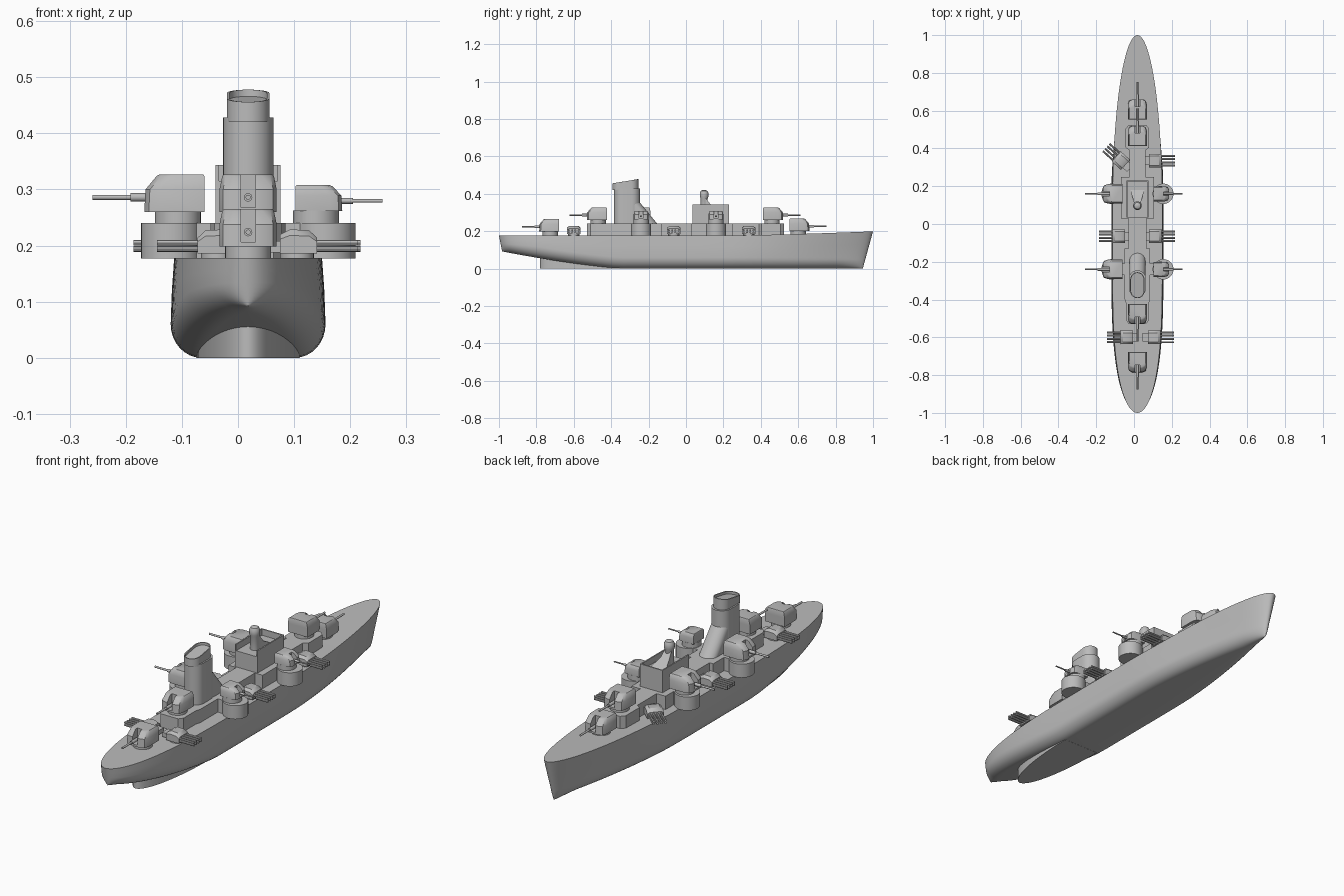
import bpy, bmesh
from math import sin, cos, pi, radians, sqrt
from mathutils import Matrix, Vector

cube = bpy.data.objects.get("Cube")
if cube:
    bpy.data.objects.remove(cube)

CX = 0.018    # centreline of the ship
DECK = 0.18
ROOF = 0.24   # top of deckhouse and sponsons

grey = bpy.data.materials.new("hull grey")
grey.use_nodes = True
grey.diffuse_color = (0.5, 0.5, 0.5, 1)
grey.node_tree.nodes["Principled BSDF"].inputs["Base Color"].default_value = (0.5, 0.5, 0.5, 1)
parts = []


def add(name, mesh, matrix=Matrix()):
    ob = bpy.data.objects.new(name, mesh)
    bpy.context.collection.objects.link(ob)
    ob.matrix_world = matrix
    if not mesh.materials:
        mesh.materials.append(grey)
    parts.append(ob)
    return ob


def loft_into(bm, rings):
    """Skin a stack of equal rings and cap both ends."""
    rows = [[bm.verts.new(p) for p in ring] for ring in rings]
    n = len(rows[0])
    for a, b in zip(rows, rows[1:]):
        for i in range(n):
            j = (i + 1) % n
            bm.faces.new((a[i], a[j], b[j], b[i]))
    bm.faces.new(rows[0][::-1])
    bm.faces.new(rows[-1])


def finish(bm, name):
    bmesh.ops.remove_doubles(bm, verts=bm.verts, dist=0.0003)
    bmesh.ops.dissolve_degenerate(bm, edges=bm.edges, dist=0.0001)
    bmesh.ops.recalc_face_normals(bm, faces=bm.faces)
    mesh = bpy.data.meshes.new(name)
    bm.to_mesh(mesh)
    bm.free()
    return mesh


def loft(name, rings):
    bm = bmesh.new()
    loft_into(bm, rings)
    return finish(bm, name)


def level(plan, z):
    return [(x, y, z) for x, y in plan]


def block(bm, x0, x1, y0, y1, z0, z1):
    plan = [(x0, y0), (x1, y0), (x1, y1), (x0, y1)]
    loft_into(bm, [level(plan, z0), level(plan, z1)])


def disc(r, cx=0, cy=0, n=32):
    return [(cx + r * cos(2 * pi * i / n), cy + r * sin(2 * pi * i / n)) for i in range(n)]


def drum(name, x, y, r, z0, z1):
    plan = disc(r, x, y)
    return add(name, loft(name, [level(plan, z0), level(plan, z1)]))


def rod(bm, x0, x1, y, z, r, n=12):
    loft_into(bm, [[(x, y + a, z + b) for a, b in disc(r, n=n)] for x in (x0, x1)])


def stadium(y0, y1, r, n=12):
    """Long rounded plan along y."""
    pts = [(r * cos(pi * i / n), y1 - r + r * sin(pi * i / n)) for i in range(n + 1)]
    pts += [(-r * cos(pi * i / n), y0 + r - r * sin(pi * i / n)) for i in range(n + 1)]
    return [(CX + x, y) for x, y in pts]


def hull_ring(t):
    """Cross-section at station t, from one deck edge under the keel to the other."""
    if t > 0.1:
        w = 0.138 * sqrt(max(0, 1 - ((t - 0.1) / 0.9) ** 2))
    else:
        w = 0.138 * sqrt(max(0, 1 - max(0, (-0.2 - t) / 0.8) ** 3))
    top = 0.178 + 0.021 * max(0, (t - 0.3) / 0.7) ** 1.3
    keel = 0.092 * max(0, (-0.35 - t) / 0.65) ** 1.25
    fine = 1 - 0.45 * max(0, (t - 0.25) / 0.75) ** 1.5
    low = w * fine
    r = min(0.055, low)
    rz = min(0.06, (top - keel) * 0.5)
    half = [(w * 0.955, top), (w * (0.5 + 0.5 * fine) * 0.985, (top + keel + rz) / 2)]
    for i in range(9):
        a = i * pi / 16
        half.append((low - r + r * cos(a), keel + rz * (1 - sin(a))))
    half.append((0, keel))
    ring = half + [(-x, z) for x, z in half[-2::-1]]

    def slide(z):
        drop = 1 - z / top
        return t - 0.055 * max(0, t) ** 6 * drop + 0.035 * max(0, -t) ** 8 * drop
    return [(CX + x, slide(z), z) for x, z in ring]


# Hull and the stepped keel under the stern
add("hull", loft("hull", [hull_ring(-cos(pi * i / 64)) for i in range(65)]))
keel_plan = [(CX + 0.092 * cos(a), -0.35 + 0.43 * sin(a))
             for a in [pi + pi * i / 32 for i in range(33)]]
add("stern_keel", loft("stern_keel", [level(keel_plan, 0), level(keel_plan, 0.07)]))

# Deckhouse with a stepped outline, mirrored about the centreline
steps = [(0.525, 0.045), (0.505, 0.062), (0.405, 0.062), (0.39, 0.042), (0.25, 0.042),
         (0.25, 0.088), (0.03, 0.088), (0.03, 0.048), (-0.13, 0.048), (-0.13, 0.067),
         (-0.4, 0.067), (-0.42, 0.06), (-0.51, 0.06), (-0.53, 0.045)]
plan = [(CX + w, y) for y, w in steps] + [(CX - w, y) for y, w in reversed(steps)]
add("deckhouse", loft("deckhouse", [level(plan, DECK - 0.01), level(plan, ROOF)]))

# Round side platforms joined to the deckhouse
for y in (0.16, -0.24):
    for side in (-1, 1):
        drum("side_platform", CX + side * 0.137, y, 0.054, DECK - 0.003, ROOF)
    bm = bmesh.new()
    block(bm, CX - 0.12, CX + 0.12, y - 0.03, y + 0.03, DECK - 0.01, ROOF)
    add("platform_walkway", finish(bm, "platform_walkway"))

# Bridge with an open top and a director post rising from a tapered ramp
bm = bmesh.new()
block(bm, CX - 0.058, CX + 0.058, 0.035, 0.23, ROOF - 0.005, 0.315)
for side in (-1, 1):
    x0, x1 = sorted((CX + side * 0.058, CX + side * 0.052))
    block(bm, x0, x1, 0.035, 0.23, 0.31, 0.344)
block(bm, CX - 0.058, CX + 0.058, 0.224, 0.23, 0.31, 0.344)
add("bridge", finish(bm, "bridge"))
ramp = [[(CX - w, y, 0.31), (CX + w, y, 0.31), (CX + w, y, z), (CX - w, y, z)]
        for y, w, z in ((0.18, 0.038, 0.318), (0.13, 0.022, 0.345), (0.1, 0.016, 0.385))]
add("director_ramp", loft("director_ramp", ramp))
post = [(0.019, 0.31), (0.019, 0.375), (0.023, 0.385), (0.023, 0.405), (0.017, 0.416), (0.006, 0.421)]
add("director_post", loft("director_post", [level(disc(r, CX, 0.097), z) for r, z in post]))

# Funnel, raked cap and forward uptake
body = stadium(-0.385, -0.245, 0.045)
add("funnel", loft("funnel", [level(body, ROOF - 0.005), level(body, 0.428)]))
cap = stadium(-0.393, -0.255, 0.038)
slant = [(x, y, 0.456 + 0.022 * (y + 0.393) / 0.138) for x, y in cap]
inner = [(CX + (x - CX) * 0.88, -0.324 + (y + 0.324) * 0.93, z) for x, y, z in slant]
well = [(x, y, z - 0.012) for x, y, z in inner]
add("funnel_cap", loft("funnel_cap", [level(cap, 0.42), slant, inner, well]))
add("funnel_uptake", loft("funnel_uptake", [level(stadium(-0.3, -0.15, 0.042), ROOF - 0.005),
                                            level(stadium(-0.38, -0.268, 0.042), 0.38)]))


# Gun house: lofted shell with a slot cut for the barrel, pointing along +x
def house_ring(back, mid, nose, w, wn, z):
    half = [(back, w), (mid, w), (nose - 0.008, (w + wn) / 2 + 0.005), (nose, wn)]
    return level(half + [(x, -y) for x, y in reversed(half)], z)


shell = bpy.data.objects.new("gun_house_shell", loft("gun_house_shell", [
    house_ring(-0.047, 0.032, 0.06, 0.051, 0.028, 0),
    house_ring(-0.047, 0.032, 0.058, 0.051, 0.028, 0.04),
    house_ring(-0.047, 0.012, 0.038, 0.046, 0.025, 0.064),
    house_ring(-0.045, 0.008, 0.032, 0.043, 0.023, 0.067)]))
bm = bmesh.new()
block(bm, 0.022, 0.1, -0.013, 0.013, 0.008, 0.1)
cutter = bpy.data.objects.new("slot_cutter", finish(bm, "slot_cutter"))
cutter.hide_render = True
for ob in (shell, cutter):
    bpy.context.collection.objects.link(ob)
cut = shell.modifiers.new("slot", "BOOLEAN")
cut.object = cutter
cut.solver = 'EXACT'
house_mesh = bpy.data.meshes.new_from_object(shell.evaluated_get(bpy.context.evaluated_depsgraph_get()))
for ob in (shell, cutter):
    bpy.data.objects.remove(ob)
house_mesh.name = "gun_house"

bm = bmesh.new()
rod(bm, 0.015, 0.085, 0, 0.026, 0.0075, 16)
rod(bm, 0.08, 0.152, 0, 0.026, 0.0045, 16)
barrel_mesh = finish(bm, "gun_barrel")


def turret(name, x, y, z, angle, size=1.0, tall=1.0):
    m = (Matrix.Translation((x, y, z)) @ Matrix.Rotation(radians(angle), 4, 'Z')
         @ Matrix.Diagonal((size, size, tall, 1)))
    add(name + "_house", house_mesh, m)
    add(name + "_barrel", barrel_mesh, m)
    drum(name + "_ring", x, y, 0.041, z - 0.025, z + 0.001)


turret("fore_lower_turret", CX, 0.6, 0.2, 90)
turret("fore_upper_turret", CX, 0.46, 0.26, 90)
turret("aft_upper_turret", CX, -0.47, 0.26, -90)
turret("aft_lower_turret", CX, -0.725, 0.198, -90)
for y in (0.16, -0.24):
    turret("right_turret", -0.107, y, 0.26, 180)
    turret("left_turret", 0.139, y, 0.262, 0, 0.78, 0.68)

# Light multi-barrel mount, pointing along +x
bm = bmesh.new()
side = [(-0.03, 0.006), (0.036, 0.006), (0.036, 0.034), (0.022, 0.047), (-0.012, 0.049), (-0.03, 0.04)]
loft_into(bm, [[(x, y, 0.006 + (z - 0.006) * k) for x, z in side]
               for y, k in ((-0.036, 0.75), (-0.024, 1), (0.024, 1), (0.036, 0.75))])
block(bm, -0.06, -0.028, -0.022, 0.022, 0.008, 0.028)
loft_into(bm, [level(disc(0.03), -0.004), level(disc(0.03), 0.008)])
for row in (0.014, 0.025):
    for i in range(4):
        rod(bm, 0.03, 0.108, -0.026 + i * 0.0173, row, 0.0052, 8)
mount_mesh = finish(bm, "light_gun_mount")
for x, y, angle in ((0.11, 0.335, 0), (0.11, -0.065, 0), (0.105, -0.6, 0),
                    (-0.078, -0.065, 180), (-0.036, -0.6, 180), (-0.067, 0.333, 138)):
    add("light_gun_mount", mount_mesh,
        Matrix.Translation((x, y, DECK)) @ Matrix.Rotation(radians(angle), 4, 'Z'))

# Smooth curves, keep hard edges
bpy.ops.object.select_all(action='DESELECT')
for ob in parts:
    ob.select_set(True)
bpy.context.view_layer.objects.active = parts[0]
bpy.ops.object.shade_smooth_by_angle(angle=radians(35))
